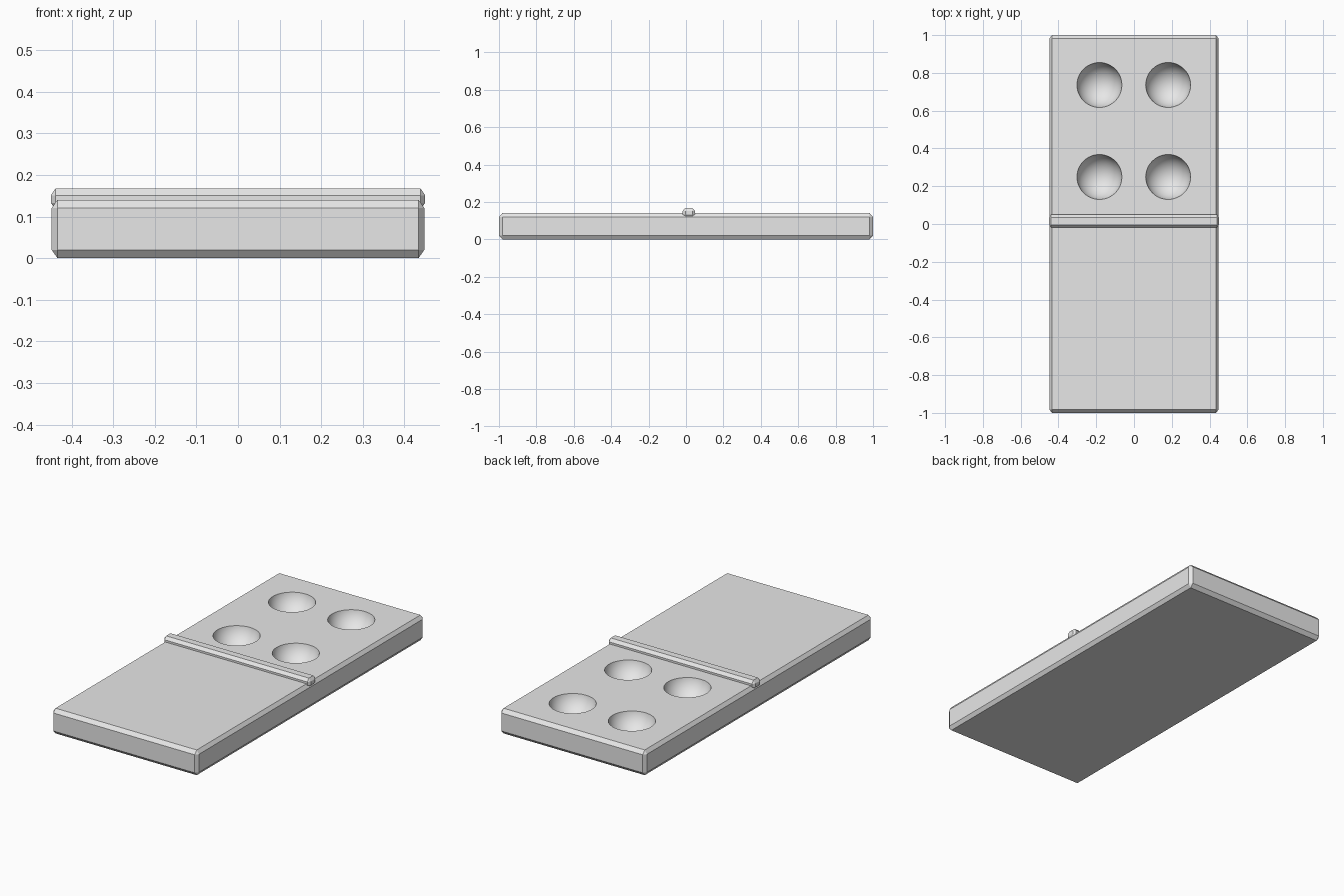
import bpy
import bmesh
import math
from itertools import product

cube = bpy.data.objects.get("Cube")
if cube:
    bpy.data.objects.remove(cube, do_unlink=True)

grey = bpy.data.materials.new("light_grey")
grey.use_nodes = True
colour = (0.8, 0.8, 0.8, 1)
grey.diffuse_color = colour
grey.node_tree.nodes["Principled BSDF"].inputs["Base Color"].default_value = colour


def add_object(name, bm):
    mesh = bpy.data.meshes.new(name)
    bm.to_mesh(mesh)
    bm.free()
    mesh.materials.append(grey)
    obj = bpy.data.objects.new(name, mesh)
    bpy.context.collection.objects.link(obj)
    return obj


def chamfered_box(name, centre, half, cut):
    """Box whose edges and corners are cut flat, with a cut size per axis."""
    bm = bmesh.new()
    for signs in product((-1, 1), repeat=3):
        for axis in range(3):
            bm.verts.new([centre[i] + signs[i] * (half[i] - (0 if i == axis else cut[i]))
                          for i in range(3)])
    bmesh.ops.convex_hull(bm, input=bm.verts[:])
    bmesh.ops.dissolve_limit(bm, angle_limit=math.radians(1),
                             verts=bm.verts[:], edges=bm.edges[:])
    bmesh.ops.recalc_face_normals(bm, faces=bm.faces[:])
    return add_object(name, bm)


# Tile body and raised divider bar
TOP = 0.14
tile = chamfered_box("tile_body", (0, 0, TOP / 2), (0.448, 1, TOP / 2), (0.014, 0.018, 0.02))
bar = chamfered_box("divider_bar", (0, 0.015, 0.142), (0.45, 0.034, 0.025), (0.011, 0.015, 0.016))

# Spherical cutters for the four round pips
RADIUS, DEPTH = 0.119, 0.1
ball_radius = (RADIUS ** 2 + DEPTH ** 2) / (2 * DEPTH)
bm = bmesh.new()
for x, y in product((-0.183, 0.181), (0.249, 0.736)):
    ball = bmesh.ops.create_uvsphere(bm, u_segments=48, v_segments=32, radius=ball_radius)
    bmesh.ops.translate(bm, verts=ball["verts"], vec=(x, y, TOP - DEPTH + ball_radius))
for face in bm.faces:
    face.smooth = True
cutter = add_object("pip_cutter", bm)
cutter.hide_render = True

# Sink the pips into the tile
cut = tile.modifiers.new("pips", "BOOLEAN")
cut.operation = "DIFFERENCE"
cut.solver = "EXACT"
cut.object = cutter
bpy.context.view_layer.objects.active = tile
tile.select_set(True)
bpy.ops.object.modifier_apply(modifier=cut.name)
bpy.data.objects.remove(cutter, do_unlink=True)

# Smooth hollows with crisp rims and flat chamfers
bpy.ops.object.shade_smooth_by_angle(angle=math.radians(20))
